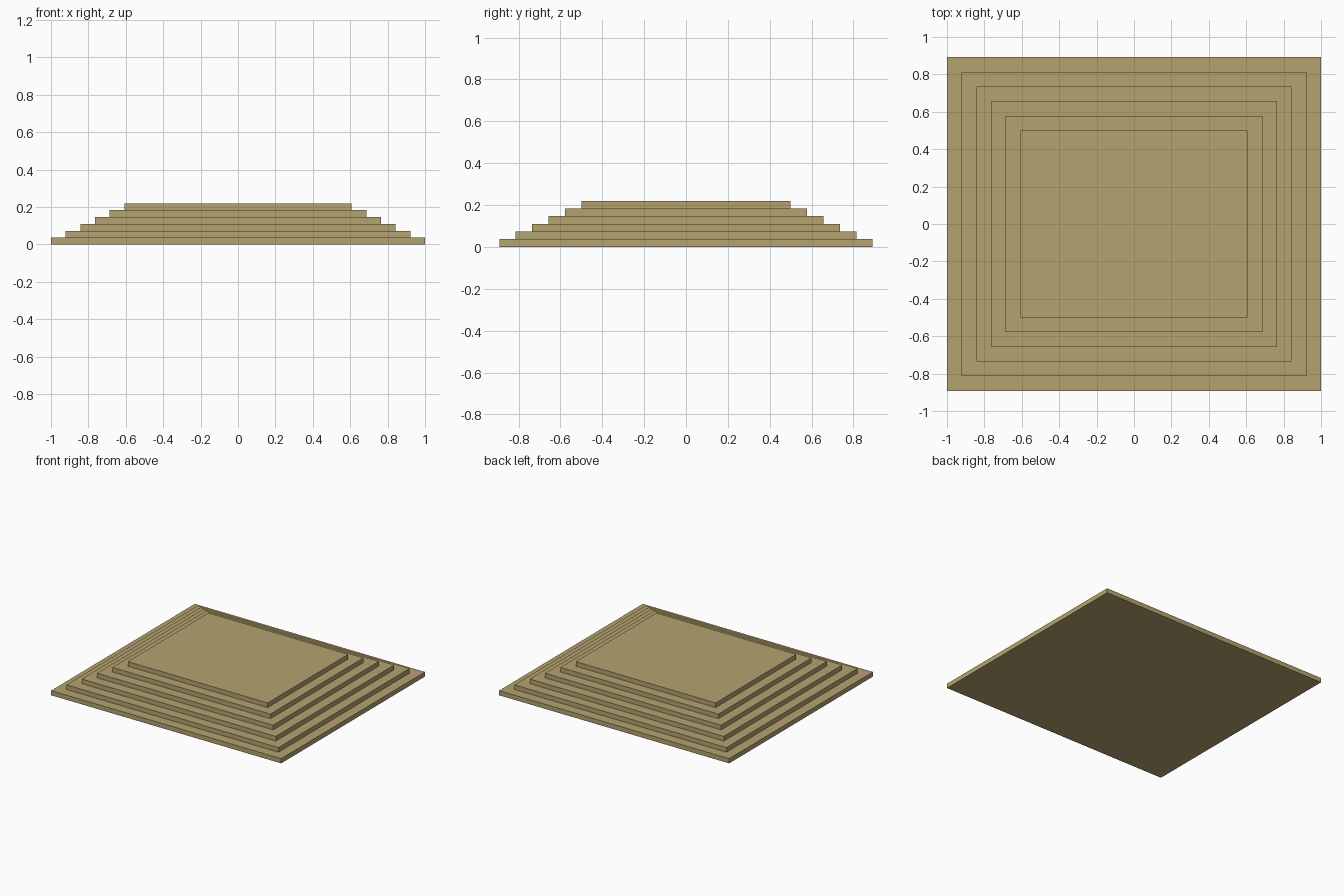
import bpy

# Remove the default cube
cube = bpy.data.objects.get("Cube")
if cube:
    bpy.data.objects.remove(cube, do_unlink=True)

# Sandstone material
SANDSTONE = (0.456, 0.361, 0.162, 1.0)
stone = bpy.data.materials.new("sandstone")
stone.use_nodes = True
stone.diffuse_color = SANDSTONE
bsdf = next(n for n in stone.node_tree.nodes if n.type == "BSDF_PRINCIPLED")
bsdf.inputs["Base Color"].default_value = SANDSTONE

STEPS = 6
HALF_X, HALF_Y = 1.0, 0.892   # half extents of the lowest step
TREAD = 0.0784                # inset of each step on every side
RISE = 0.22 / STEPS           # height of each step


def add_slab(name, half_x, half_y, bottom, height):
    bpy.ops.mesh.primitive_cube_add(size=1, location=(0, 0, bottom + height / 2))
    slab = bpy.context.object
    slab.name = name
    slab.scale = (2 * half_x, 2 * half_y, height)
    bpy.ops.object.transform_apply(location=False, rotation=False, scale=True)
    slab.data.materials.append(stone)
    return slab


# Stepped platform, from the base to the top slab
for i in range(STEPS):
    name = "top_platform" if i == STEPS - 1 else f"step_{i + 1}"
    add_slab(name, HALF_X - i * TREAD, HALF_Y - i * TREAD, i * RISE, RISE)
